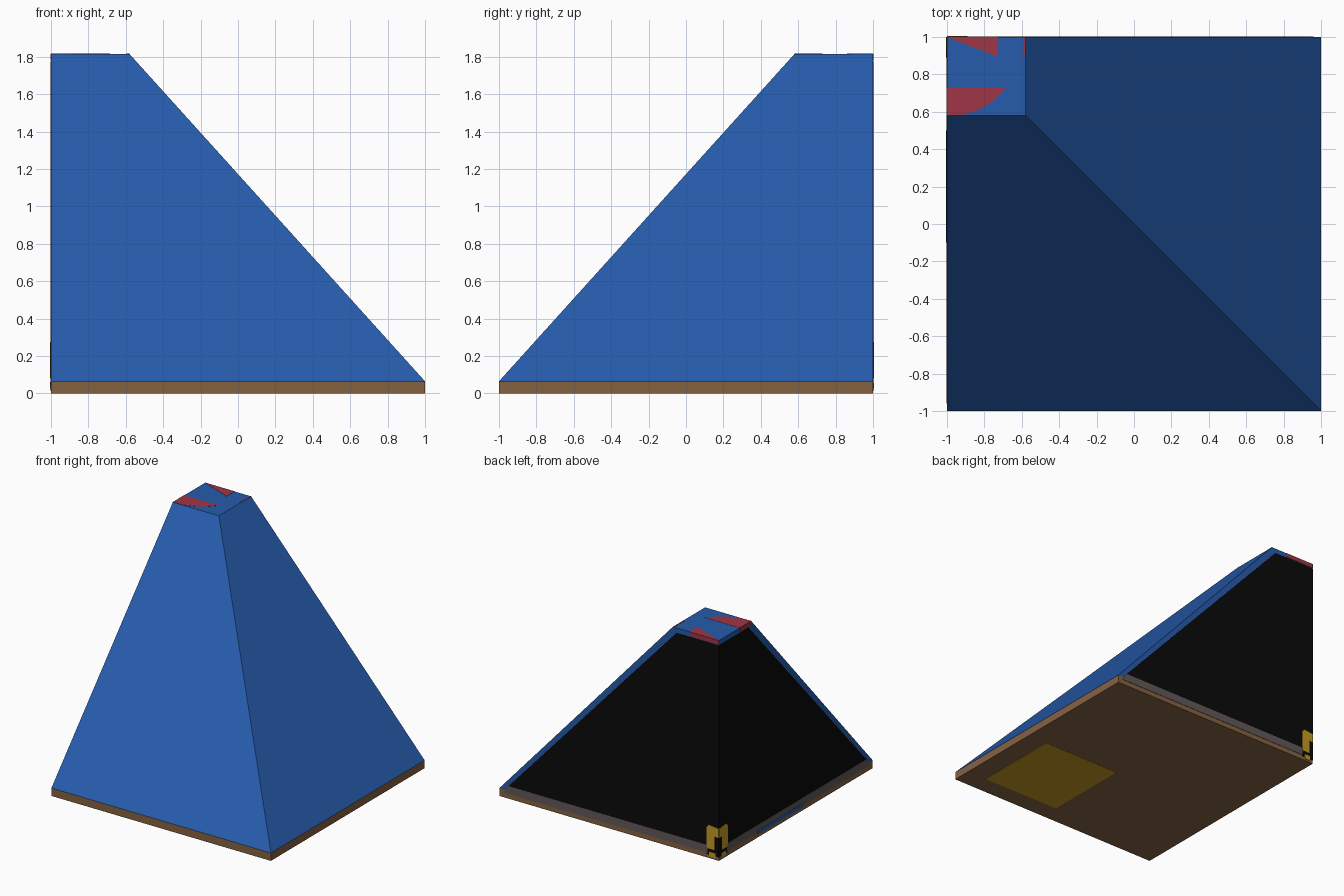
import bpy, bmesh
from mathutils import Vector

if "Cube" in bpy.data.objects:
    bpy.data.objects.remove(bpy.data.objects["Cube"])


def mat(name, r, g, b):
    m = bpy.data.materials.new(name)
    m.diffuse_color = (r, g, b, 1)
    m.use_nodes = True
    m.node_tree.nodes["Principled BSDF"].inputs["Base Color"].default_value = m.diffuse_color
    return m


BLUE = mat("blue", 0.019, 0.105, 0.41)
BROWN = mat("brown", 0.235, 0.122, 0.055)
RED = mat("red", 0.35, 0.037, 0.061)
YELLOW = mat("yellow", 0.56, 0.32, 0.016)
GREY = mat("warm grey", 0.12, 0.10, 0.098)
BLACK = mat("black", 0.003, 0.003, 0.003)


def loft(name, lower, upper, material):
    """Closed solid between two matching loops of points."""
    bm = bmesh.new()
    a = [bm.verts.new(p) for p in lower]
    b = [bm.verts.new(p) for p in upper]
    n = len(a)
    bm.faces.new(a[::-1])
    bm.faces.new(b)
    for i in range(n):
        bm.faces.new((a[i], a[(i + 1) % n], b[(i + 1) % n], b[i]))
    bmesh.ops.recalc_face_normals(bm, faces=bm.faces)
    me = bpy.data.meshes.new(name)
    bm.to_mesh(me)
    bm.free()
    me.materials.append(material)
    ob = bpy.data.objects.new(name, me)
    bpy.context.collection.objects.link(ob)
    return ob


def square(s, z):
    """Square of side s pushed into the back left corner."""
    return [(-1, 1 - s, z), (-1 + s, 1 - s, z), (-1 + s, 1, z), (-1, 1, z)]


def box2(a, b, c, d):
    return [(a, c), (b, c), (b, d), (a, d)]


T = 0.0015  # thickness of one painted layer


def flat_plate(name, pts, z, up, material):
    loft(name, [(x, y, z) for x, y in pts], [(x, y, z + up) for x, y in pts], material)


def wall_plate(name, pts, layer, material, sides=("back", "left")):
    """Plate on the upright walls; s = distance from the back left corner."""
    t = T * layer
    for side in sides:
        if side == "back":
            lo = [(-1 + s, 1, z) for s, z in pts]
            off = Vector((0, t, 0))
        else:
            lo = [(-1, 1 - s, z) for s, z in pts]
            off = Vector((-t, 0, 0))
        loft(name + "_" + side, lo, [Vector(p) + off for p in lo], material)


# Main solids: base slab and corner pyramid with cut-off top
loft("base_slab", square(2, 0), square(2, 0.065), BROWN)
loft("pyramid_body", square(2, 0.065), square(0.42, 1.815), BLUE)

# Dark upright walls with a grey strip along the bottom
wall_plate("dark_wall", [(0, 0.10), (1.92, 0.10), (0.385, 1.775), (0, 1.775)], 1, BLACK)
wall_plate("grey_strip", [(0.1, 0.04), (1.96, 0.04), (1.92, 0.105), (0.1, 0.105)], 2, GREY)
wall_plate("blue_strip", box2(0.5, 1.1, 0.03, 0.06), 3, BLUE, ["left"])

# Yellow arch and feet at the corner
wall_plate("dark_corner", box2(0, 0.11, 0.03, 0.12), 2, BLACK)
wall_plate("yellow_arch", [(0.035, 0.08), (0.1, 0.08), (0.11, 0.1), (0.11, 0.25),
                           (0.09, 0.275), (0, 0.265), (0, 0.19), (0.035, 0.19)], 3, YELLOW)
wall_plate("yellow_foot", box2(0.03, 0.085, 0.015, 0.055), 3, YELLOW)

# Red edge patches under the top
wall_plate("red_edge", box2(0, 0.27, 1.78, 1.815), 2, RED, ["back"])
wall_plate("red_edge", box2(0.27, 0.42, 1.78, 1.815), 2, RED, ["left"])

# Red patches on the top
flat_plate("red_top_wedge", [(-1, 1), (-0.73, 0.895), (-0.73, 1)], 1.815, T, RED)
flat_plate("red_top_curve", [(-1, 0.73), (-1, 0.58), (-0.9, 0.585), (-0.82, 0.615),
                             (-0.75, 0.66), (-0.685, 0.73)], 1.815, T, RED)
flat_plate("red_top_sliver", [(-0.595, 0.86), (-0.582, 0.92), (-0.58, 1), (-0.59, 1)], 1.815, T, RED)

# Yellow square underneath
flat_plate("yellow_underside", box2(0.1, 0.82, -0.84, -0.1), 0, -T, YELLOW)
